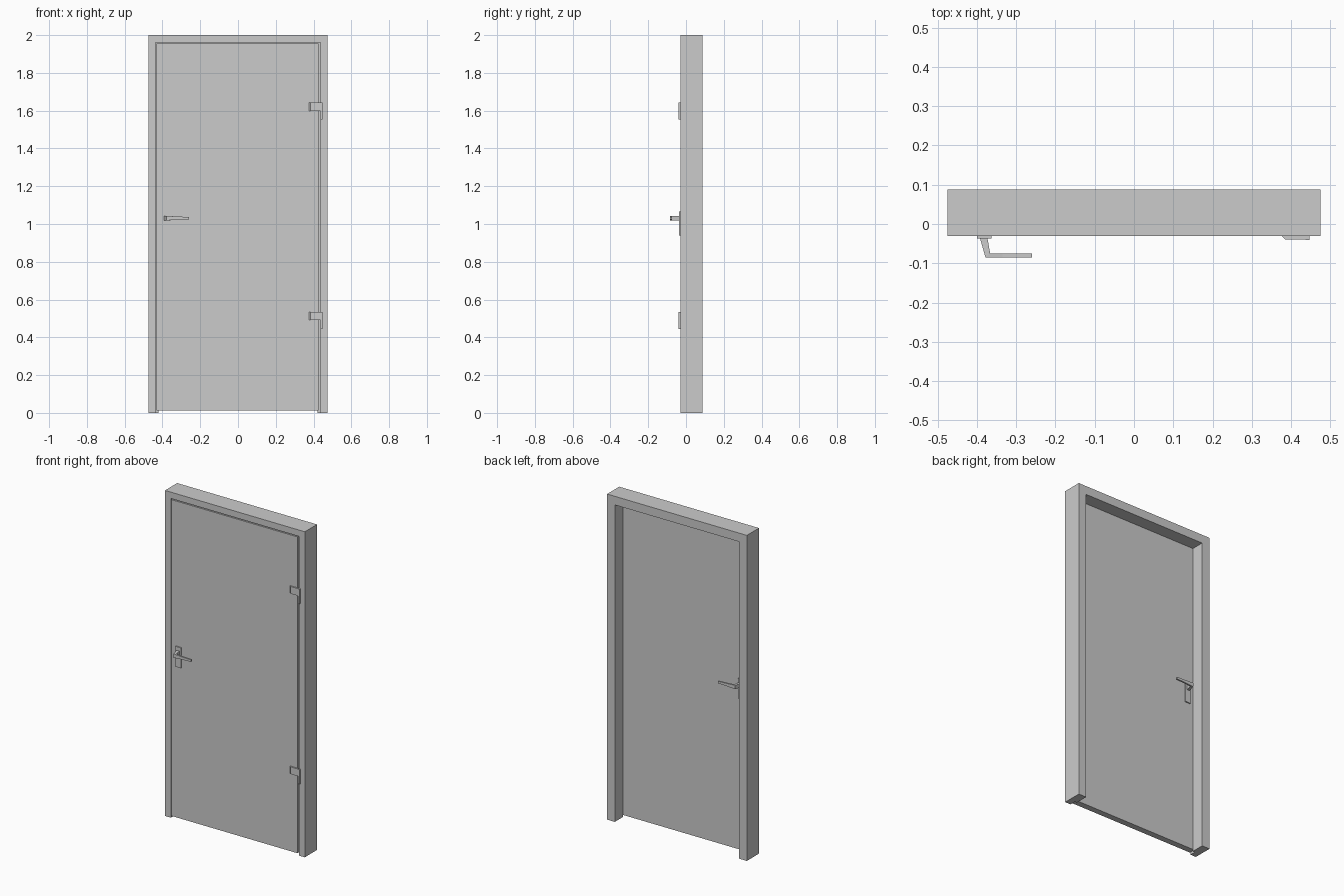
import bpy
import bmesh

cube = bpy.data.objects.get("Cube")
if cube:
    bpy.data.objects.remove(cube, do_unlink=True)

GREY = (0.6, 0.6, 0.6, 1.0)
mat = bpy.data.materials.new("plain grey")
mat.use_nodes = True
mat.diffuse_color = GREY
mat.node_tree.nodes["Principled BSDF"].inputs["Base Color"].default_value = GREY

FRONT, BACK, DOOR_BACK = -0.03, 0.088, 0.008


def loft(name, rings):
    """Join equal closed rings of points into a capped solid."""
    bm = bmesh.new()
    loops = [[bm.verts.new(p) for p in ring] for ring in rings]
    n = len(loops[0])
    for a, b in zip(loops, loops[1:]):
        for i in range(n):
            j = (i + 1) % n
            bm.faces.new((a[i], a[j], b[j], b[i]))
    bm.faces.new(loops[0])
    bm.faces.new(loops[-1])
    bmesh.ops.recalc_face_normals(bm, faces=bm.faces)
    mesh = bpy.data.meshes.new(name)
    bm.to_mesh(mesh)
    bm.free()
    mesh.materials.append(mat)
    obj = bpy.data.objects.new(name, mesh)
    bpy.context.collection.objects.link(obj)
    return obj


def prism(name, outline, z0, z1):
    """Extrude an xy outline between two heights."""
    return loft(name, [[(x, y, z) for x, y in outline] for z in (z0, z1)])


def box(name, x0, x1, y0, y1, z0, z1):
    return prism(name, [(x0, y0), (x1, y0), (x1, y1), (x0, y1)], z0, z1)


# Frame: rebated section swept up one jamb, across the head and down the other
section = [(0, FRONT), (0.039, FRONT), (0.039, DOOR_BACK),
           (0.053, DOOR_BACK), (0.053, BACK), (0, BACK)]
frame_rings = []
for side, top in ((-1, False), (-1, True), (1, True), (1, False)):
    frame_rings.append([(side * (0.475 - w), y, 2 - w if top else 0)
                        for w, y in section])
loft("door_frame", frame_rings)

# Door leaf, with a slightly wider gap on the hinge side
box("door_leaf", -0.432, 0.425, FRONT, DOOR_BACK, 0.012, 1.955)

# Hinges: chamfered leaf plate plus a longer pin on the frame side
for label, z in (("lower", 0.445), ("upper", 1.553)):
    prism(label + "_hinge_plate",
          [(0.375, FRONT), (0.385, -0.039), (0.437, -0.039), (0.437, FRONT)],
          z + 0.046, z + 0.09)
    box(label + "_hinge_pin", 0.437, 0.447, -0.041, FRONT, z, z + 0.09)

# Handles on both faces: back plate, bent neck and tapering lever
stations = [  # outer xy, inner xy, half height
    ((-0.392, 0.006), (-0.373, 0.006), 0.012),
    ((-0.378, 0.055), (-0.366, 0.045), 0.012),
    ((-0.335, 0.055), (-0.335, 0.045), 0.009),
    ((-0.260, 0.055), (-0.260, 0.045), 0.006),
]
for label, face, out in (("front", FRONT, -1), ("back", DOOR_BACK, 1)):
    ys = sorted((face, face + out * 0.007))
    box(label + "_handle_plate", -0.40, -0.363, ys[0], ys[1], 0.94, 1.065)
    rings = []
    for (ox, oy), (ix, iy), h in stations:
        a, b = face + out * oy, face + out * iy
        rings.append([(ox, a, 1.031 - h), (ox, a, 1.031 + h),
                      (ix, b, 1.031 + h), (ix, b, 1.031 - h)])
    loft(label + "_handle_lever", rings)
